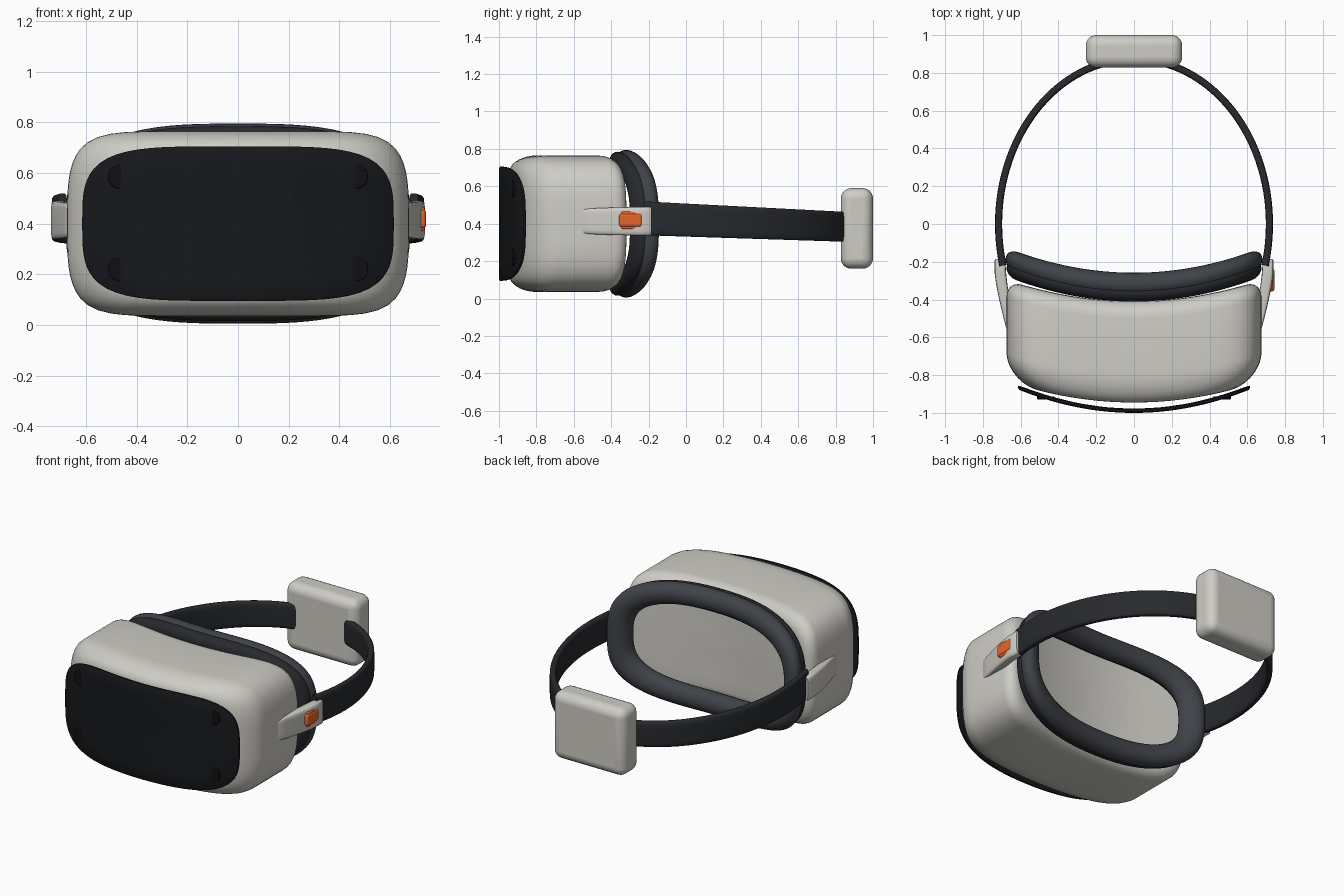
import bpy, bmesh
from math import sin, cos, pi, sqrt

if "Cube" in bpy.data.objects:
    bpy.data.objects.remove(bpy.data.objects["Cube"])

ZC = 0.4  # height of the visor centre


def material(name, rgb):
    m = bpy.data.materials.new(name)
    m.diffuse_color = (*rgb, 1)
    m.use_nodes = True
    m.node_tree.nodes["Principled BSDF"].inputs["Base Color"].default_value = m.diffuse_color
    return m


SHELL = material("warm_white", (0.62, 0.605, 0.56))
GLOSS = material("black_gloss", (0.008, 0.009, 0.011))
LENS = material("black_lens", (0.005, 0.005, 0.006))
STRAP = material("dark_strap", (0.02, 0.022, 0.026))
FOAM = material("dark_foam", (0.05, 0.055, 0.065))
ORANGE = material("orange", (0.8, 0.13, 0.025))


def finish(ob, mat, angle=40):
    ob.data.materials.append(mat)
    bpy.ops.object.select_all(action='DESELECT')
    ob.select_set(True)
    bpy.context.view_layer.objects.active = ob
    bpy.ops.object.shade_smooth_by_angle(angle=angle * pi / 180)
    return ob


def loft(name, rings, mat, loop=False, angle=40):
    """Skin a list of closed rings; loop joins last to first, else ends are capped."""
    bm = bmesh.new()
    rows = [[bm.verts.new(p) for p in r] for r in rings]
    n = len(rows[0])
    pairs = list(zip(rows, rows[1:])) + ([(rows[-1], rows[0])] if loop else [])
    for a, b in pairs:
        for i in range(n):
            j = (i + 1) % n
            bm.faces.new((a[i], a[j], b[j], b[i]))
    if not loop:
        bm.faces.new(rows[0])
        bm.faces.new(rows[-1])
    bmesh.ops.recalc_face_normals(bm, faces=bm.faces)
    me = bpy.data.meshes.new(name)
    bm.to_mesh(me)
    bm.free()
    ob = bpy.data.objects.new(name, me)
    bpy.context.collection.objects.link(ob)
    return finish(ob, mat, angle)


def outline(a, b, nx, nz, count=96):
    """Rounded rectangle: |x/a|^nx + |z/b|^nz = 1, evenly spread."""
    pts = []
    for i in range(count):
        t = 2 * pi * i / count
        c, s = cos(t), sin(t)
        lo, hi = 0.5, 2.0
        for _ in range(30):
            r = (lo + hi) / 2
            if abs(r * c) ** nx + abs(r * s) ** nz > 1:
                hi = r
            else:
                lo = r
        pts.append((a * r * c, b * r * s))
    return pts


def bent_shell(name, profile, nx, nz, bend, mat):
    """Rings (half width, half height, y) bent backwards at the sides."""
    rings = [[(x, y + bend * x * x, ZC + z) for x, z in outline(a, b, nx, nz)]
             for a, b, y in profile]
    return loft(name, rings, mat)


def bent_tube(name, a, b, y, r_in, r_y, mat, bend=0.29, n=3.0):
    """Padded ring with an elliptical cross-section, bent like the visor."""
    rings = []
    for k in range(24):
        t = 2 * pi * k / 24
        w, dy = r_in * cos(t), r_y * sin(t)
        rings.append([(x, y + dy + bend * x * x, ZC + z)
                      for x, z in outline(a + w, b + w, n, n)])
    return loft(name, rings, mat, loop=True)


def rounded_box(name, x, y, z, bevel, mat):
    """Box between (min, max) pairs with rounded edges."""
    bpy.ops.mesh.primitive_cube_add(size=1, location=[sum(p) / 2 for p in (x, y, z)])
    ob = bpy.context.object
    ob.name = name
    ob.scale = [p[1] - p[0] for p in (x, y, z)]
    bpy.ops.object.transform_apply(location=False, rotation=False)
    mod = ob.modifiers.new("round", 'BEVEL')
    mod.width, mod.segments = bevel, 6
    return finish(ob, mat)


# Visor body: rounded front and back, concave towards the face
A, B = 0.675, 0.365
STEPS = [0.02, 0.25, 0.5, 0.75]
body = [((A - 0.17) * s, (B - 0.09) * s, -0.945) for s in STEPS]
for i in range(10):
    t = pi / 2 * i / 9
    body.append((A - 0.17 * (1 - sin(t)), B - 0.09 * (1 - sin(t)), -0.945 + 0.15 * (1 - cos(t))))
for i in range(8):
    t = pi / 2 * i / 7
    body.append((A - 0.08 * (1 - cos(t)), B - 0.08 * (1 - cos(t)), -0.50 + 0.09 * sin(t)))
body += [((A - 0.08) * s, (B - 0.08) * s, -0.41) for s in reversed(STEPS)]
bent_shell("visor_body", body, 8, 3.5, 0.25, SHELL)

# Curved front plate
PA, PB = 0.615, 0.305
plate = [(PA * s, PB * s, -1.0) for s in STEPS]
plate += [(PA - 0.008, PB - 0.008, -1.0), (PA, PB, -0.994),
          (PA, PB, -0.984), (PA - 0.008, PB - 0.008, -0.978)]
plate += [(PA * s, PB * s, -0.978) for s in reversed(STEPS)]
bent_shell("front_plate", plate, 4.5, 3.6, 0.33, GLOSS)

# Four camera lenses on the plate
for sx in (-1, 1):
    for z in (0.22, 0.585):
        bpy.ops.mesh.primitive_cylinder_add(vertices=40, radius=0.047, depth=0.016,
                                            location=(sx * 0.467, -0.92, z),
                                            rotation=(pi / 2, 0, 0))
        lens = bpy.context.object
        lens.name = "camera_lens"
        mod = lens.modifiers.new("round", 'BEVEL')
        mod.width, mod.segments = 0.004, 2
        finish(lens, LENS)

# Face gasket: stiff frame and soft cushion
bent_tube("gasket_frame", 0.625, 0.335, -0.365, 0.05, 0.045, STRAP)
bent_tube("face_cushion", 0.613, 0.328, -0.32, 0.067, 0.062, FOAM)

# Head strap: half ellipse from temple to temple, sloping down to the back
rings = []
N = 72
for i in range(N + 1):
    t = -0.255 + (pi + 0.51) * i / N
    x, y = 0.717 * cos(t), 0.873 * sin(t)
    nx, ny = cos(t) / 0.717, sin(t) / 0.873
    l = sqrt(nx * nx + ny * ny)
    f = (y + 0.18) / 1.02
    zc, h = 0.427 - 0.043 * f, 0.09 - 0.01 * f
    rings.append([(x + u * nx / l, y + u * ny / l, zc + v)
                  for u, v in outline(0.019, h, 4, 10, 32)])
loft("head_strap", rings, STRAP, angle=50)

# Rear pad
rounded_box("rear_pad", (-0.255, 0.255), (0.828, 1.0), (0.16, 0.59), 0.055, SHELL)

# Side arms tapering into the body: (y, inner x, outer x, half height)
ARM = [(-0.59, 0.63, 0.655, 0.052), (-0.57, 0.635, 0.672, 0.064), (-0.5, 0.645, 0.69, 0.069),
       (-0.4, 0.66, 0.714, 0.073), (-0.32, 0.67, 0.73, 0.075), (-0.26, 0.677, 0.738, 0.076),
       (-0.192, 0.682, 0.738, 0.076), (-0.185, 0.687, 0.733, 0.071)]
for side, sx in (("left", -1), ("right", 1)):
    rings = [[(sx * ((xi + xo) / 2 + u), y, 0.413 + v)
              for u, v in outline((xo - xi) / 2, h, 5, 9, 40)] for y, xi, xo, h in ARM]
    loft(side + "_arm", rings, SHELL)

# Orange button on the right arm
rounded_box("button_base", (0.70, 0.737), (-0.345, -0.262), (0.371, 0.465), 0.008, ORANGE)
rounded_box("button", (0.70, 0.743), (-0.357, -0.235), (0.382, 0.455), 0.014, ORANGE)
